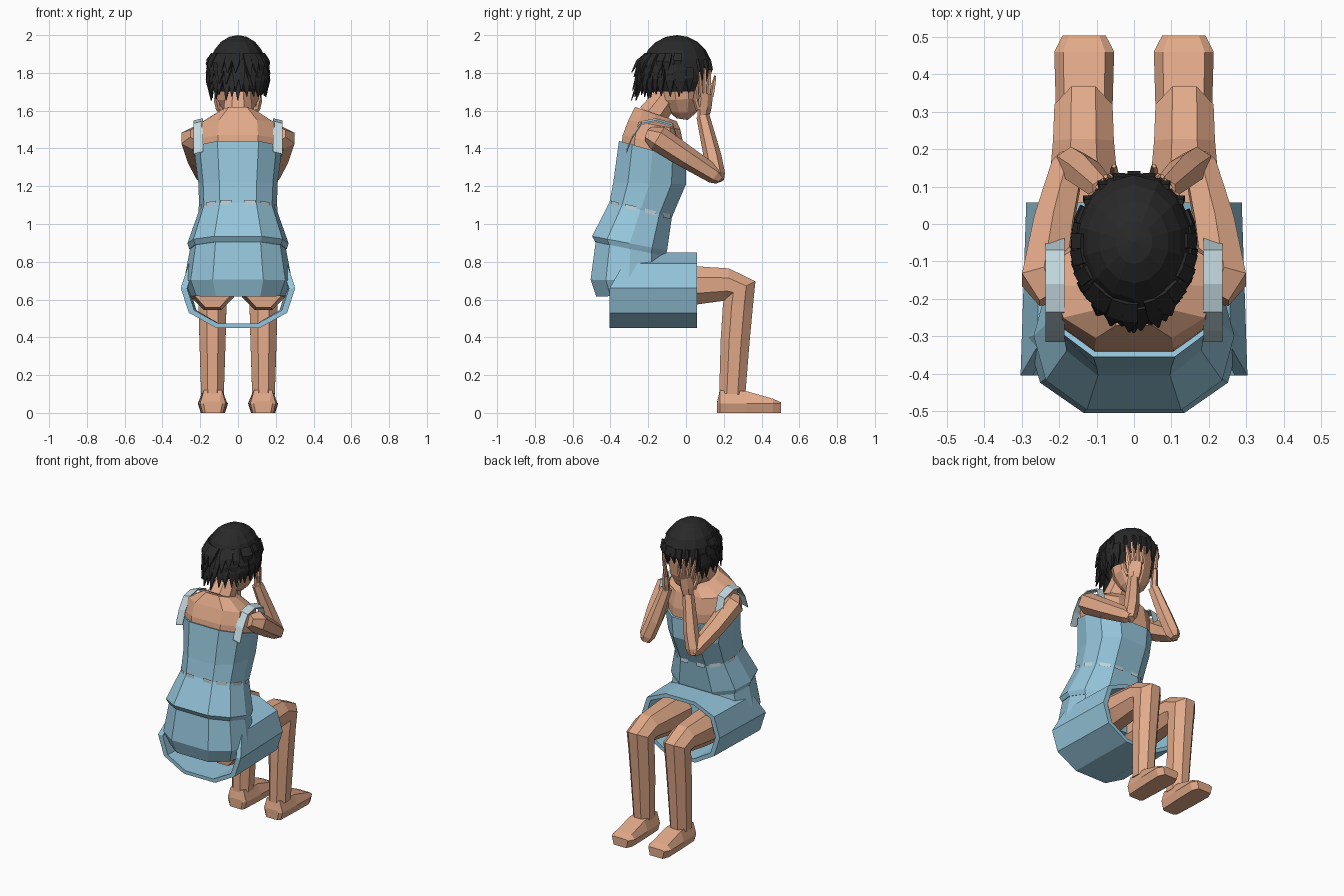
import bpy, bmesh, math, random
from mathutils import Vector as V

if "Cube" in bpy.data.objects:
    bpy.data.objects.remove(bpy.data.objects["Cube"])
random.seed(4)


def material(name, rgb):
    m = bpy.data.materials.new(name)
    m.diffuse_color = (*rgb, 1)
    m.use_nodes = True
    m.node_tree.nodes["Principled BSDF"].inputs["Base Color"].default_value = m.diffuse_color
    return m


SKIN = material("skin", (0.76, 0.40, 0.25))
DRESS = material("dress blue", (0.30, 0.56, 0.71))
TRIM = material("pale trim", (0.54, 0.68, 0.73))
HAIR = material("black hair", (0.022, 0.022, 0.022))


def finish(name, bm, mat):
    bmesh.ops.recalc_face_normals(bm, faces=bm.faces)
    me = bpy.data.meshes.new(name)
    bm.to_mesh(me)
    bm.free()
    me.materials.append(mat)
    ob = bpy.data.objects.new(name, me)
    bpy.context.collection.objects.link(ob)
    return ob


def loft(name, rings, mat, caps=True, loop=False):
    """Skin a list of equal-sized point rings."""
    bm = bmesh.new()
    vs = [[bm.verts.new(p) for p in r] for r in rings]
    n = len(vs[0])
    pairs = list(zip(vs, vs[1:])) + ([(vs[-1], vs[0])] if loop else [])
    for a, b in pairs:
        for i in range(n):
            j = (i + 1) % n
            bm.faces.new((a[i], a[j], b[j], b[i]))
    if caps and not loop:
        bm.faces.new(vs[0][::-1])
        bm.faces.new(vs[-1])
    return finish(name, bm, mat)


def limb(name, path, mat, sides=8, axis=(1, 0, 0)):
    """Tube along (x, y, z, radius along axis, radius across)."""
    pts = [V(p[:3]) for p in path]
    rings = []
    for i, p in enumerate(path):
        t = (pts[min(i + 1, len(pts) - 1)] - pts[max(i - 1, 0)]).normalized()
        u = V(axis)
        u = (u - t * u.dot(t)).normalized()
        v = t.cross(u)
        ru, rv = p[3], p[-1]
        rings.append([pts[i] + u * ru * math.cos(a) + v * rv * math.sin(a)
                      for a in (2 * math.pi * (k + 0.5) / sides for k in range(sides))])
    return loft(name, rings, mat)


def body_ring(w, yb, zb, yf, zf):
    """Ten-sided tilted cross-section of the body."""
    half = [(0.47, 0), (0.88, 0.2), (1, 0.5), (0.88, 0.8), (0.45, 1)]
    r = [V((w * x, yb + (yf - yb) * t, zb + (zf - zb) * t)) for x, t in half]
    return r + [V((-p.x, p.y, p.z)) for p in reversed(r)]


# Torso: skin shoulders, tunic, back of the skirt
loft("shoulders", [body_ring(*r) for r in (
    (0.222, -0.345, 1.40, -0.01, 1.30), (0.225, -0.335, 1.47, -0.01, 1.40),
    (0.215, -0.305, 1.55, -0.03, 1.50), (0.10, -0.27, 1.62, -0.05, 1.545))], SKIN)
waist = (0.205, -0.405, 1.115, -0.075, 1.035)
loft("tunic", [body_ring(*r) for r in (
    (0.232, -0.355, 1.44, 0.0, 1.34), (0.21, -0.385, 1.22, 0.0, 1.21),
    waist, (0.268, -0.497, 0.935, -0.10, 0.86),
    (0.258, -0.48, 0.905, -0.11, 0.83))], DRESS)
loft("skirt_back", [body_ring(*r) for r in (
    (0.25, -0.475, 0.93, -0.11, 0.85), (0.285, -0.505, 0.705, -0.10, 0.70),
    (0.25, -0.475, 0.615, -0.10, 0.63))], DRESS)

# Skirt lap: open tube with thickness, running forward over the thighs
half = [(0.115, 0.45, -0.405), (0.26, 0.53, -0.405), (0.303, 0.66, -0.405),
        (0.26, 0.79, -0.33), (0.115, 0.85, -0.2)]
prof = half + [(-x, z, y) for x, z, y in reversed(half)]


def lap(front, k):
    return [V((x * k * (0.95 if front else 1), 0.058 if front else y,
               0.65 + (z - 0.65) * k)) for x, z, y in prof]


loft("skirt_lap", [lap(0, 1), lap(1, 1), lap(1, 0.89), lap(0, 0.89)], DRESS, loop=True)

# Waist dashes: thin plates just off the waist facets
ring = body_ring(*waist)
mid = sum(ring, V()) / len(ring)
bm = bmesh.new()
for i in range(10):
    a, b = ring[i], ring[(i + 1) % 10]
    spans = [(0.02, 0.33), (0.67, 0.98)] if i in (4, 9) else [(0.2, 0.8)]
    out = (b - a).cross(V((0, 0, 1))).normalized()
    if out.dot(a + b - 2 * mid) < 0:
        out = -out
    for s, t in spans:
        q = [a.lerp(b, k) + out * 0.008 + V((0, 0, h))
             for k, h in ((s, -0.012), (t, -0.012), (t, 0.012), (s, 0.012))]
        bm.faces.new([bm.verts.new(p) for p in q])
finish("waist_dashes", bm, TRIM)

# Neck and head
limb("neck", [(0, -0.18, 1.57, 0.085), (0, -0.12, 1.65, 0.075), (0, -0.06, 1.74, 0.075)], SKIN)
limb("head", [(0, -0.02, 1.555, 0.035, 0.03), (0, -0.015, 1.59, 0.075, 0.07),
              (0, -0.02, 1.66, 0.115, 0.11), (0, -0.025, 1.76, 0.128, 0.13),
              (0, -0.035, 1.87, 0.12, 0.13), (0, -0.045, 1.95, 0.07, 0.08)], SKIN, 10)

# Hair cap: ellipsoid trimmed around face and neck
bm = bmesh.new()
bmesh.ops.create_uvsphere(bm, u_segments=14, v_segments=10, radius=1)
for v in bm.verts:
    v.co = V((v.co.x * 0.158, v.co.y * 0.188 - 0.048, v.co.z * 0.188 + 1.812))
bmesh.ops.delete(bm, geom=[f for f in bm.faces if f.calc_center_median().z
                           < 1.70 + 0.9 * max(0, f.calc_center_median().y)], context='FACES')
finish("hair_cap", bm, HAIR)

# Hair strands: flat tapering spikes in layers round the sides and back
for layer, (count, spread, rz, tz, push) in enumerate((
        (21, 112, 1.83, 1.67, 0.0), (18, 100, 1.87, 1.72, 0.025), (13, 90, 1.90, 1.78, 0.03))):
    for i in range(count):
        deg = -spread + 2 * spread * i / (count - 1) + random.uniform(-4, 4)
        a = math.radians(deg)
        sx, cy = math.sin(a), -math.cos(a)
        back = max(0, -cy)

        def at(r, z):
            return (sx * 0.158 * r, -0.048 + cy * 0.188 * r, z)
        k = math.sqrt(max(0.1, 1 - ((rz - 1.812) / 0.188) ** 2))
        tip = tz + random.uniform(-0.02, 0.025) + 0.05 * max(0, -back + 0.25)
        flare = 0.93 + push + 0.30 * back ** 2 + random.uniform(-0.03, 0.06)
        limb("hair_strand", [(*at(k * 0.97, rz), 0.028, 0.012),
                             (*at(1.0 + 0.1 * back, (rz + tip) / 2 + 0.01), 0.03, 0.013),
                             (*at(flare, tip), 0.003, 0.003)],
             HAIR, 4, (-cy, sx, 0))
# Fringe
for i in range(7):
    x = -0.12 + 0.04 * i
    y = -0.048 + 0.188 * math.sqrt(1 - (x / 0.158) ** 2)
    limb("fringe_strand", [(x * 0.95, y - 0.015, 1.87, 0.025, 0.01), (x, y - 0.005, 1.82, 0.024, 0.01),
                           (x * 1.05, y - 0.02, 1.75 + random.uniform(-0.02, 0.02), 0.003, 0.003)], HAIR, 4)

for s, side in ((1, "right"), (-1, "left")):
    # Shoulder strap: thin band over the shoulder
    path = [(-0.315, 1.39), (-0.285, 1.47), (-0.235, 1.545), (-0.16, 1.56),
            (-0.07, 1.535), (-0.035, 1.42), (-0.03, 1.33)]
    loft(side + "_strap", [[V((s * x, y, z + h)) for x, h in
                            ((0.185, 0), (0.236, -0.012), (0.236, -0.02), (0.185, -0.008))]
                           for y, z in path], TRIM)

    # Arm: upper arm and raised forearm
    limb(side + "_upper_arm", [(s * 0.22, -0.2, 1.475, 0.04), (s * 0.24, -0.15, 1.455, 0.068),
                               (s * 0.215, 0.0, 1.355, 0.06), (s * 0.178, 0.15, 1.26, 0.048),
                               (s * 0.172, 0.18, 1.238, 0.03)], SKIN, 6)
    limb(side + "_forearm", [(s * 0.175, 0.175, 1.225, 0.028), (s * 0.168, 0.162, 1.26, 0.046),
                             (s * 0.135, 0.14, 1.36, 0.047), (s * 0.08, 0.09, 1.57, 0.035)], SKIN, 6)

    # Hand: palm, four fingers and thumb held against the face
    wide = V((s * 0.62, -0.78, 0))
    wrist, palm = V((s * 0.08, 0.09, 1.56)), V((s * 0.075, 0.108, 1.69))
    limb(side + "_palm", [(*wrist, 0.034, 0.022), (*wrist.lerp(palm, 0.45), 0.045, 0.022),
                          (*palm, 0.045, 0.016)], SKIN, 6, wide)
    for k, length in enumerate((0.095, 0.125, 0.135, 0.115)):
        off = (k - 1.5) * 0.024
        p = palm + wide * off
        q = p + V((s * 0.012, 0.005, length)) + wide * off * 0.5
        limb(side + "_finger", [(*(p - V((0, 0, 0.015))), 0.012), (*p.lerp(q, 0.55), 0.0115),
                                (*q, 0.006)], SKIN, 5, wide)
    t = wrist.lerp(palm, 0.35) + wide * 0.04
    limb(side + "_thumb", [(*t, 0.014), (*(t + wide * 0.02 + V((0, 0, 0.05))), 0.013),
                           (*(t + wide * 0.02 + V((0, 0, 0.10))), 0.006)], SKIN, 5, wide)

    # Leg: thigh, knee and calf
    x = s * 0.135
    limb(side + "_leg", [(x, -0.36, 0.66, 0.10, 0.11), (x, -0.26, 0.665, 0.125, 0.13),
                         (x, 0.05, 0.675, 0.105, 0.11), (x, 0.22, 0.68, 0.088, 0.092),
                         (x, 0.285, 0.655, 0.084, 0.10), (x, 0.275, 0.57, 0.08, 0.086),
                         (x, 0.26, 0.38, 0.075, 0.083), (x, 0.245, 0.10, 0.065, 0.075)], SKIN)
    # Foot: sections from heel to toe
    x = s * 0.133
    loft(side + "_foot", [[V((x + w * k, y, z)) for k, z in
                           ((-0.8, 0), (0.8, 0), (1, 0.05), (0.7, top), (-0.7, top), (-1, 0.05))]
                          for y, w, top in ((0.165, 0.05, 0.06), (0.18, 0.068, 0.12), (0.32, 0.076, 0.115),
                                            (0.46, 0.08, 0.075), (0.503, 0.058, 0.056))], SKIN)
